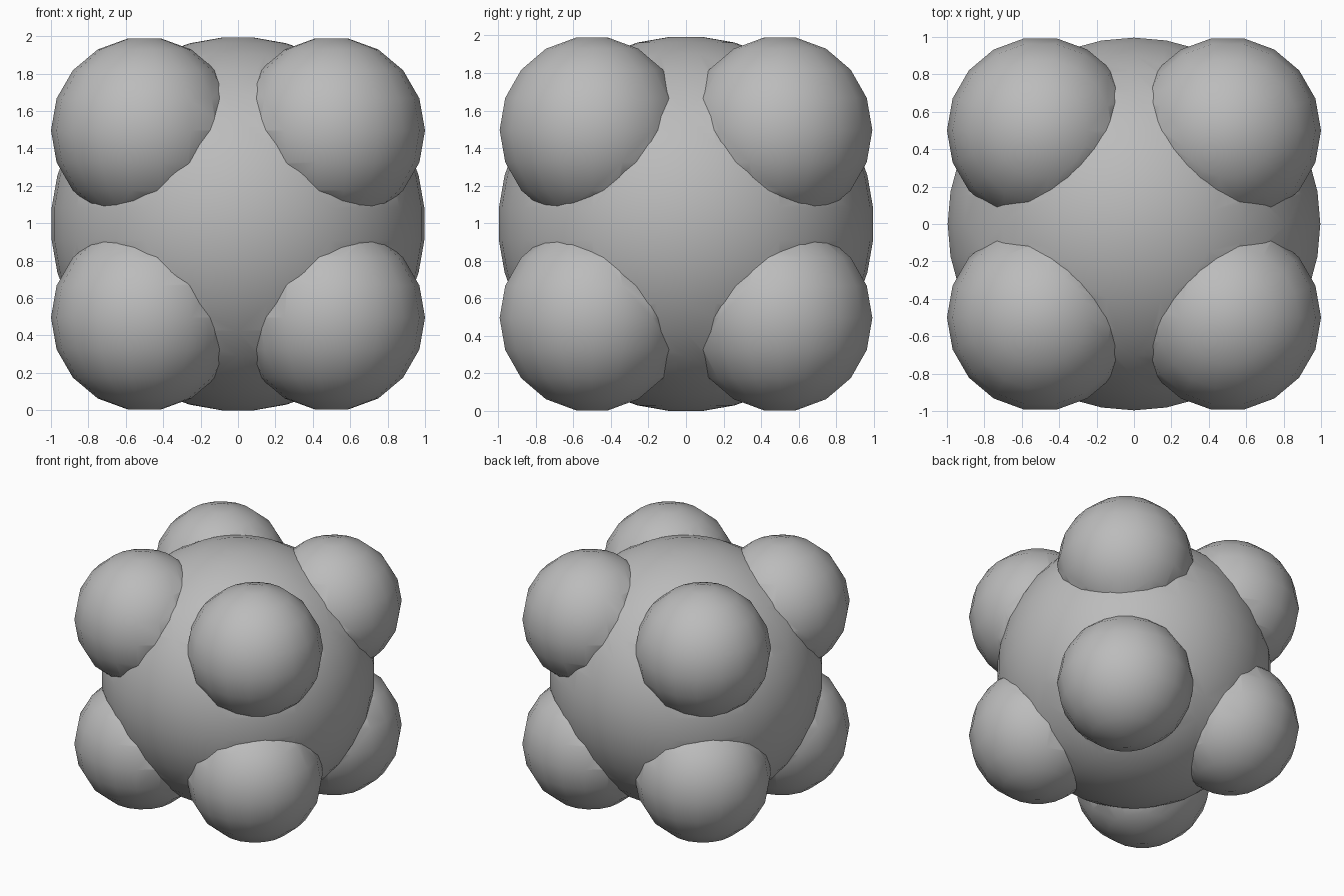
import bpy, bmesh, math
from itertools import product

if "Cube" in bpy.data.objects:
    bpy.data.objects.remove(bpy.data.objects["Cube"])

CENTRE_Z = math.cos(math.radians(5))   # core's lowest ring rests on z = 0

grey = bpy.data.materials.new("plain grey")
grey.diffuse_color = (0.5, 0.5, 0.5, 1)
grey.use_nodes = True
grey.node_tree.nodes["Principled BSDF"].inputs["Base Color"].default_value = grey.diffuse_color


def ringed_ball(name, radius, sides, centre):
    """Ball of stacked rings, offset half a step from the poles, with flat caps."""
    bm = bmesh.new()
    rings = []
    count = sides // 2
    for i in range(count):
        polar = math.pi * (i + 0.5) / count
        r, z = radius * math.sin(polar), radius * math.cos(polar)
        rings.append([bm.verts.new((r * math.cos(2 * math.pi * k / sides),
                                    r * math.sin(2 * math.pi * k / sides), z))
                      for k in range(sides)])
    for upper, lower in zip(rings, rings[1:]):
        for k in range(sides):
            n = (k + 1) % sides
            bm.faces.new((upper[k], lower[k], lower[n], upper[n]))
    bm.faces.new(rings[0])
    bm.faces.new(rings[-1][::-1])
    mesh = bpy.data.meshes.new(name)
    bm.to_mesh(mesh)
    bm.free()
    mesh.materials.append(grey)
    obj = bpy.data.objects.new(name, mesh)
    obj.location = centre
    bpy.context.collection.objects.link(obj)
    return obj


# Large central ball
core = ringed_ball("knobbed_ball", 1.0, 36, (0, 0, CENTRE_Z))
bpy.context.view_layer.objects.active = core
core.select_set(True)

# Eight corner knobs fused into the core
for sx, sy, sz in product((-1, 1), repeat=3):
    knob = ringed_ball("corner_knob", 0.5, 18, (0.5 * sx, 0.5 * sy, CENTRE_Z + 0.5 * sz))
    fuse = core.modifiers.new("fuse", 'BOOLEAN')
    fuse.operation = 'UNION'
    fuse.solver = 'EXACT'
    fuse.object = knob
    bpy.ops.object.modifier_apply(modifier=fuse.name)
    bpy.data.objects.remove(knob)

# Smooth balls, crisp seams
bpy.ops.object.shade_smooth_by_angle(angle=math.radians(30))
